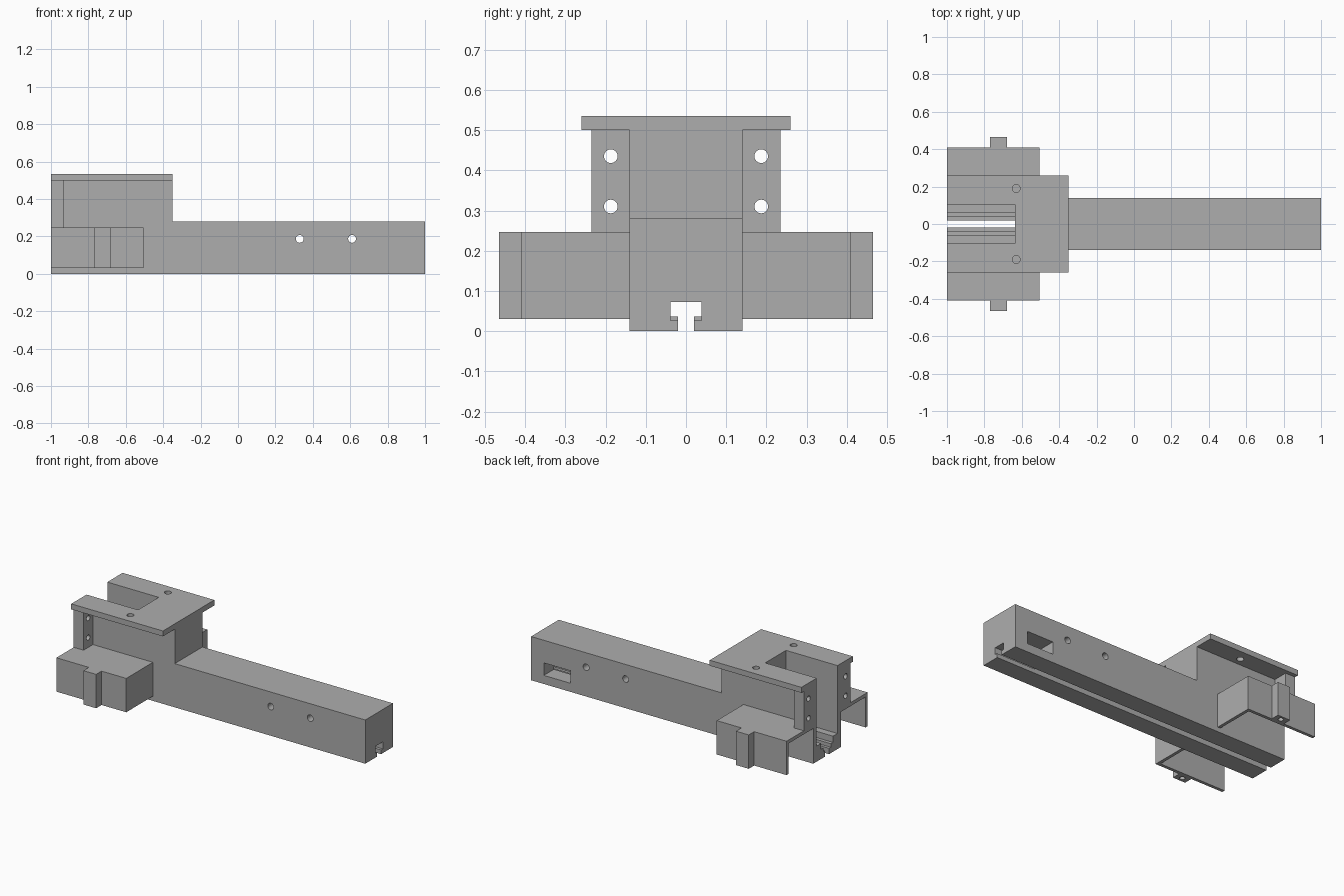
import bpy
import math
from mathutils import Matrix, Vector

cube = bpy.data.objects.get("Cube")
if cube:
    bpy.data.objects.remove(cube, do_unlink=True)

grey = bpy.data.materials.new("plain grey")
grey.use_nodes = True
colour = (0.42, 0.42, 0.42, 1)
grey.diffuse_color = colour
grey.node_tree.nodes["Principled BSDF"].inputs["Base Color"].default_value = colour


def prism(name, outline, axis, low, high):
    """Extrude a closed 2D outline along the x, y or z axis."""
    place = {"x": lambda a, b, d: (d, a, b),
             "y": lambda a, b, d: (a, d, b),
             "z": lambda a, b, d: (a, b, d)}[axis]
    n = len(outline)
    verts = [place(a, b, d) for d in (low, high) for a, b in outline]
    faces = [list(range(n))[::-1], list(range(n, 2 * n))]
    faces += [(i, (i + 1) % n, n + (i + 1) % n, n + i) for i in range(n)]
    if axis == "y":
        faces = [list(f)[::-1] for f in faces]
    mesh = bpy.data.meshes.new(name)
    mesh.from_pydata(verts, [], faces)
    mesh.materials.append(grey)
    obj = bpy.data.objects.new(name, mesh)
    bpy.context.collection.objects.link(obj)
    return obj


def box(name, x, y, z):
    return prism(name, [(x[0], y[0]), (x[1], y[0]), (x[1], y[1]), (x[0], y[1])], "z", *z)


def rod(a, b, axis, low, high, r):
    ring = [(a + r * math.cos(i * math.tau / 24), b + r * math.sin(i * math.tau / 24))
            for i in range(24)]
    return prism("hole_cutter", ring, axis, low, high)


def cut(obj, *cutters):
    for c in cutters:
        mod = obj.modifiers.new("cut", "BOOLEAN")
        mod.operation = "DIFFERENCE"
        mod.solver = "EXACT"
        mod.object = c
        c.hide_render = True
        bpy.context.view_layer.objects.active = obj
        bpy.ops.object.modifier_apply(modifier=mod.name)
        bpy.data.objects.remove(c, do_unlink=True)


# Beam with raised head block
beam = prism("beam", [(-1, 0), (1, 0), (1, 0.28), (-0.35, 0.28), (-0.35, 0.5), (-1, 0.5)],
             "y", -0.14, 0.14)

# T-shaped slot along the underside
slot = [(-0.02, -0.1), (0.02, -0.1), (0.02, 0.037), (0.038, 0.037),
        (0.038, 0.072), (-0.038, 0.072), (-0.038, 0.037), (-0.02, 0.037)]
cut(beam, prism("slot_cutter", slot, "x", -1.1, 1.1),
    box("slot_end_cutter", (0.72, 1.1), (-0.038, 0.038), (0.027, 0.06)))

# Stepped pocket in the head, open at the end
cut(beam, box("pocket_cutter", (-1.1, -0.635), (-0.105, 0.105), (0.1, 0.6)),
    box("pocket_step_cutter", (-1.1, -0.635), (-0.06, 0.06), (0.06, 0.2)))

# Cross holes and the recess in the back face
cut(beam, *[rod(x, 0.187, "y", -0.2, 0.2, 0.021) for x in (0.33, 0.61)],
    box("recess_cutter", (0.72, 0.91), (0.03, 0.2), (0.055, 0.135)))

# U-shaped top plate
plate = prism("top_plate",
              [(-1, -0.26), (-0.35, -0.26), (-0.35, 0.26), (-1, 0.26),
               (-1, 0.105), (-0.635, 0.105), (-0.635, -0.105), (-1, -0.105)],
              "z", 0.5, 0.535)
cut(plate, *[rod(-0.63, y, "z", 0.4, 0.6, 0.021) for y in (-0.19, 0.19)])

for side, label in ((1, "back"), (-1, "front")):
    def span(a, b):
        return sorted((side * a, side * b))

    # End flange with two bolt holes
    flange = box(label + "_flange", (-1, -0.93), span(0.14, 0.235), (0.247, 0.5))
    cut(flange, *[rod(side * 0.187, z, "x", -1.1, -0.8, 0.017) for z in (0.31, 0.435)])

    # Side housing, hollow and open below and at the end
    housing = box(label + "_housing", (-1, -0.505), span(0.14, 0.41), (0.03, 0.247))
    cut(housing, box("housing_cutter", (-1.1, -0.525), span(0.1, 0.39), (-0.1, 0.225)))

    # Lug with a blind hole from below
    lug = box(label + "_lug", (-0.77, -0.68), span(0.41, 0.465), (0.03, 0.247))
    cut(lug, rod(-0.725, side * 0.437, "z", -0.1, 0.13, 0.016))
